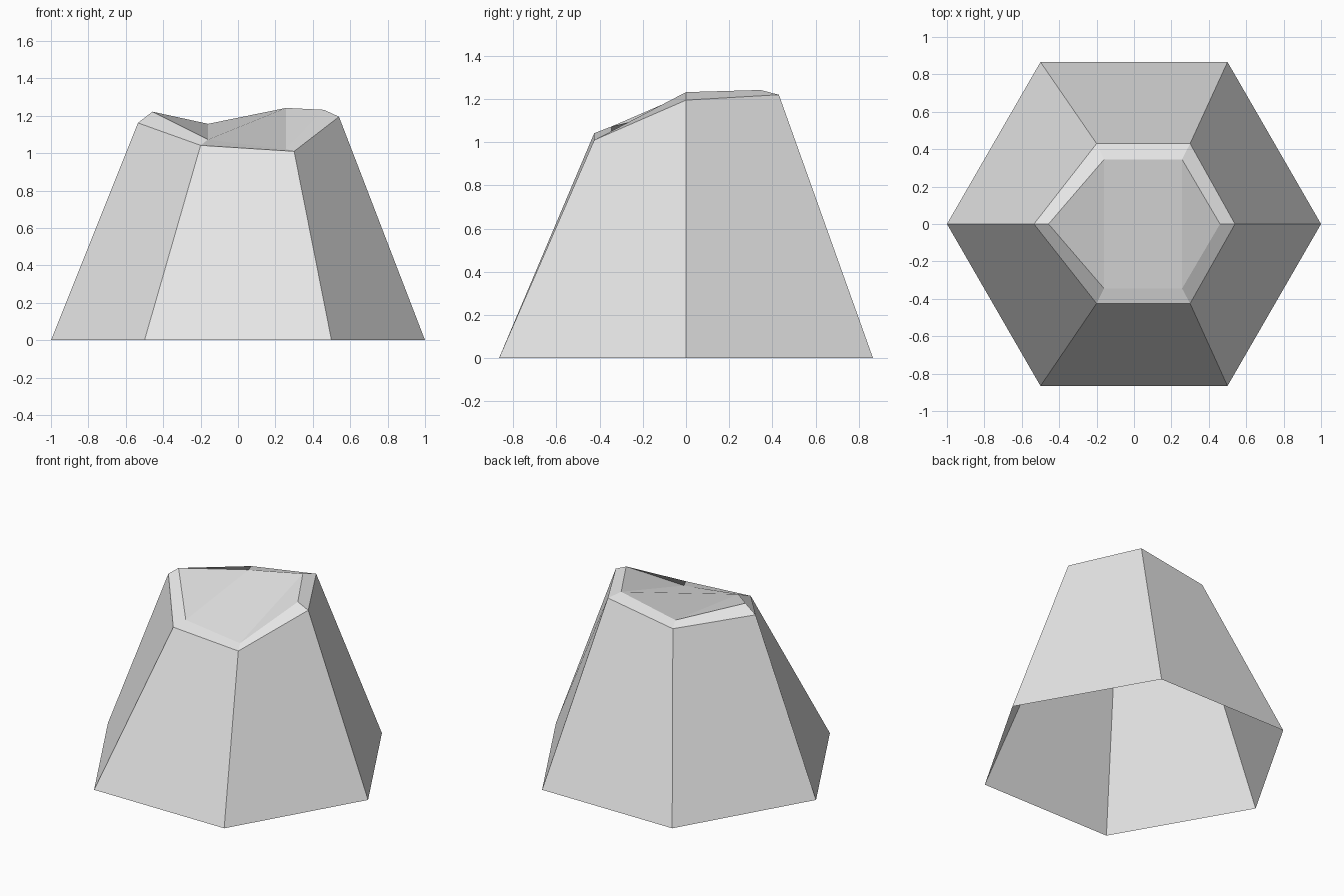
import bpy
import bmesh
from math import cos, sin, pi

cube = bpy.data.objects.get("Cube")
if cube:
    bpy.data.objects.remove(cube, do_unlink=True)

# Plain grey material
grey = bpy.data.materials.new("light_grey")
grey.use_nodes = True
color = (0.8, 0.8, 0.8, 1.0)
grey.diffuse_color = color
grey.node_tree.nodes["Principled BSDF"].inputs["Base Color"].default_value = color

bm = bmesh.new()


def ring(points):
    return [bm.verts.new(p) for p in points]


def bridge(lower, upper):
    n = len(lower)
    for i in range(n):
        j = (i + 1) % n
        bm.faces.new((lower[i], lower[j], upper[j], upper[i]))


# Rings run counter-clockwise from the +x corner
base = ring([(cos(i * pi / 3), sin(i * pi / 3), 0) for i in range(6)])
rim = ring([(0.54, 0, 1.195), (0.3, 0.43, 1.22), (-0.2, 0.43, 1.14),
            (-0.535, 0, 1.162), (-0.2, -0.425, 1.042), (0.3, -0.425, 1.01)])
dish = ring([(0.46, 0, 1.232), (0.257, 0.345, 1.242), (-0.16, 0.345, 1.157),
             (-0.457, 0, 1.222), (-0.16, -0.345, 1.073), (0.257, -0.345, 1.022)])

# Sloping walls, open underneath, and the chamfered rim
bridge(base, rim)
bridge(rim, dish)

# Dished top: a middle panel between two side triangles
right, back_r, back_l, left, front_l, front_r = dish
bm.faces.new((right, back_r, front_r))
bm.faces.new((back_r, back_l, front_l, front_r))
bm.faces.new((back_l, left, front_l))

mesh = bpy.data.meshes.new("hexagonal_cap")
bm.to_mesh(mesh)
bm.free()
mesh.materials.append(grey)
cap = bpy.data.objects.new("hexagonal_cap", mesh)
bpy.context.scene.collection.objects.link(cap)
